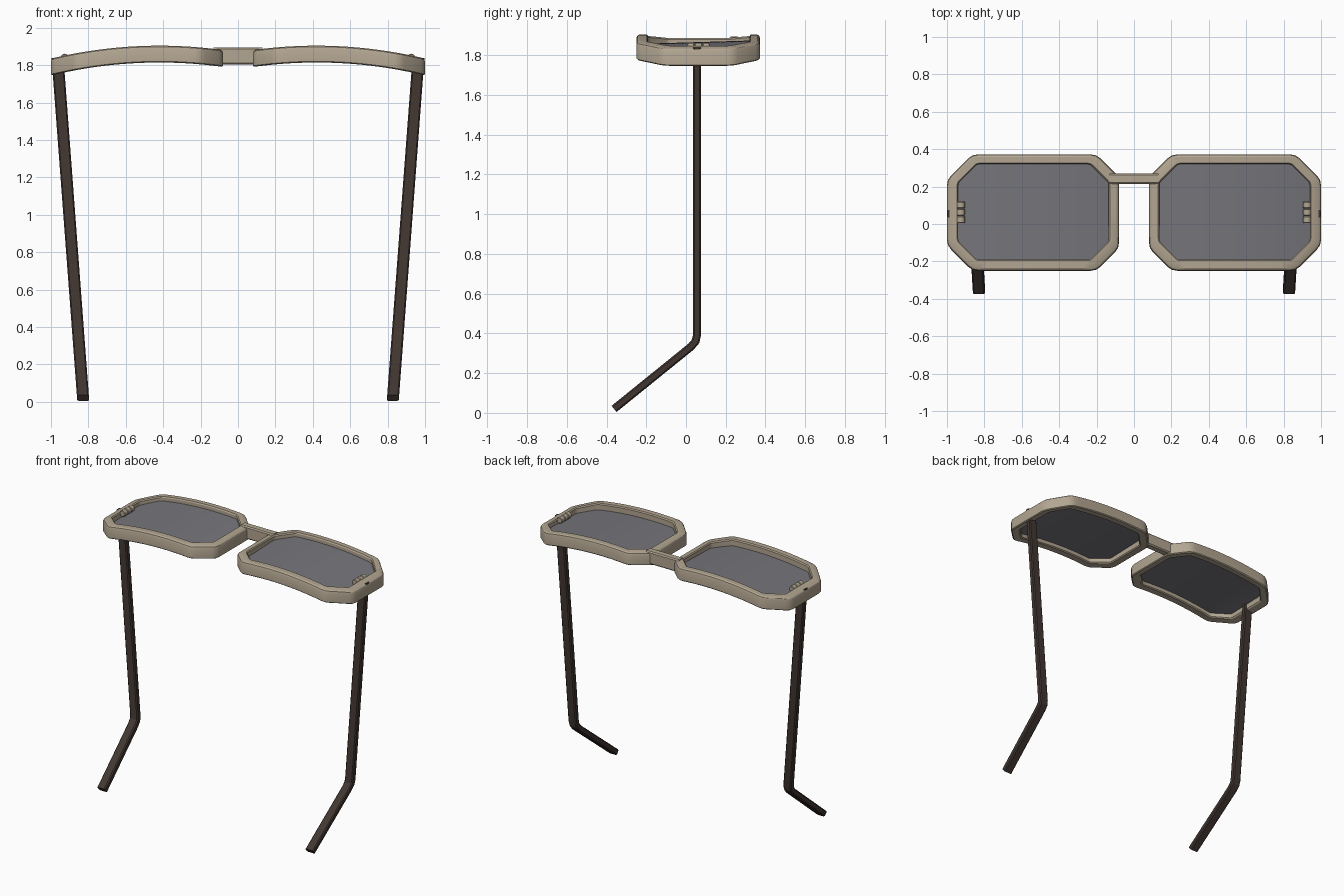
import bpy, bmesh, math
from mathutils import Vector

if "Cube" in bpy.data.objects:
    bpy.data.objects.remove(bpy.data.objects["Cube"])


def material(name, col):
    m = bpy.data.materials.new(name)
    m.diffuse_color = (*col, 1)
    m.use_nodes = True
    m.node_tree.nodes["Principled BSDF"].inputs["Base Color"].default_value = m.diffuse_color
    return m


TAN = material("tan_acetate", (0.45, 0.38, 0.285))
DARK = material("dark_temple", (0.055, 0.038, 0.032))
GLASS = material("grey_lens", (0.18, 0.18, 0.20))


def arch(x):
    """Height of the rim's top surface."""
    return 1.904 - 0.205 * (abs(x) - 0.42) ** 2


def make(name, verts, faces, mat, mirror=True, angle=30):
    me = bpy.data.meshes.new(name)
    me.from_pydata(verts, [], faces)
    bm = bmesh.new()
    bm.from_mesh(me)
    bmesh.ops.recalc_face_normals(bm, faces=bm.faces)
    bm.to_mesh(me)
    bm.free()
    ob = bpy.data.objects.new(name, me)
    bpy.context.collection.objects.link(ob)
    me.materials.append(mat)
    bpy.context.view_layer.objects.active = ob
    ob.select_set(True)
    bpy.ops.object.shade_smooth_by_angle(angle=math.radians(angle))
    ob.select_set(False)
    if mirror:
        ob.modifiers.new("Mirror", 'MIRROR').use_mirror_merge = False
    return ob


def sweep(loops, closed):
    """Skin equal-length closed sections; cap the ends if open."""
    n, m = len(loops[0]), len(loops)
    verts = [p for l in loops for p in l]
    faces = [(i * n + j, i * n + (j + 1) % n,
              (i + 1) % m * n + (j + 1) % n, (i + 1) % m * n + j)
             for i in range(m if closed else m - 1) for j in range(n)]
    if not closed:
        faces += [tuple(range(n)), tuple((m - 1) * n + j for j in range(n))]
    return verts, faces


def octagon(x0, x1, y0, y1, cl, cr, r):
    """Cut-corner outline with softened corners and subdivided sides."""
    c = [Vector(p) for p in (
        (x0 + cl, y0), (x1 - cr, y0), (x1, y0 + cr), (x1, y1 - cr),
        (x1 - cr, y1), (x0 + cl, y1), (x0, y1 - cl), (x0, y0 + cl))]
    pts = []
    for i in range(8):
        p, a, b = c[i], c[i - 1], c[(i + 1) % 8]
        s = p + (a - p).normalized() * r
        e = p + (b - p).normalized() * r
        pts += [s, s * 0.25 + p * 0.5 + e * 0.25]
        e2 = b + (p - b).normalized() * r
        k = 14 if i in (0, 4) else 2
        pts += [e.lerp(e2, j / k) for j in range(k)]
    return pts


# Rims: arched cut-corner rings
outer = octagon(-1.0, -0.08, -0.25, 0.372, 0.135, 0.12, 0.03)
inner = octagon(-0.94, -0.135, -0.19, 0.32, 0.1, 0.1, 0.012)
section = [(0, -0.084), (0, -0.018), (0.08, -0.006), (0.25, 0), (0.9, 0),
           (1, -0.008), (1, -0.084), (0.88, -0.09), (0.12, -0.09)]
loops = []
for o, i in zip(outer, inner):
    loop = []
    for t, dz in section:
        p = o.lerp(i, t)
        loop.append((p.x, p.y, arch(p.x) + dz))
    loops.append(loop)
make("rims", *sweep(loops, True), TAN)

# Lenses: thin arched panes set into the rims
loops = []
xa, xb, ya, yb, cut = -0.95, -0.125, -0.2, 0.33, 0.1
for k in range(33):
    x = xa + (xb - xa) * k / 32
    c = max(0, cut - min(x - xa, xb - x))
    f, b = ya + c, yb - c
    z = arch(x) - 0.04
    loops.append([(x, f, z + 0.03 * f), (x, b, z + 0.03 * b),
                  (x, b, z + 0.03 * b - 0.012), (x, f, z + 0.03 * f - 0.012)])
make("lenses", *sweep(loops, False), GLASS)

# Bridge: bar between the rims
w, y0, y1, z0, z1, b = 0.13, 0.215, 0.27, 1.802, 1.893, 0.008
prof = [(y0 + b, z0), (y1 - b, z0), (y1, z0 + b), (y1, z1 - b),
        (y1 - b, z1), (y0 + b, z1), (y0, z1 - b), (y0, z0 + b)]
make("bridge", *sweep([[(x, y, z) for y, z in prof] for x in (-w, w)], False),
     TAN, mirror=False)

# Temples: bevelled bars leaning inwards, with a bent ear end
path = [Vector(p) for p in ((0.055, 1.838), (0.055, 0.39), (0.048, 0.36),
                            (0.025, 0.333), (-0.362, 0.02))]
loops = []
hw, hd, b = 0.032, 0.02, 0.007
for i, p in enumerate(path):
    d0 = (p - path[i - 1]).normalized() if i else Vector((0, -1))
    d1 = (path[i + 1] - p).normalized() if i < len(path) - 1 else d0
    d = (d0 + d1).normalized()
    nrm = Vector((-d.y, d.x)) / max(0.5, d.dot(d1))
    loop = []
    for u, v in ((-hw + b, -hd), (hw - b, -hd), (hw, -hd + b), (hw, hd - b),
                 (hw - b, hd), (-hw + b, hd), (-hw, hd - b), (-hw, -hd + b)):
        q = p + nrm * v
        loop.append((-0.827 - 0.075 * q.y + u, q.x, q.y))
    loops.append(loop)
make("temples", *sweep(loops, False), DARK, angle=20)

# Hinges: three knuckles along a short barrel
for k in range(3):
    ya = 0.005 + k * 0.039
    loops = []
    for y, r in ((ya, 0.018), (ya + 0.004, 0.022), (ya + 0.033, 0.022), (ya + 0.037, 0.018)):
        loops.append([(-0.926 + r * math.cos(a * math.tau / 16), y,
                       1.839 + r * math.sin(a * math.tau / 16)) for a in range(16)])
    make(f"hinge_knuckle_{k + 1}", *sweep(loops, False), TAN)
